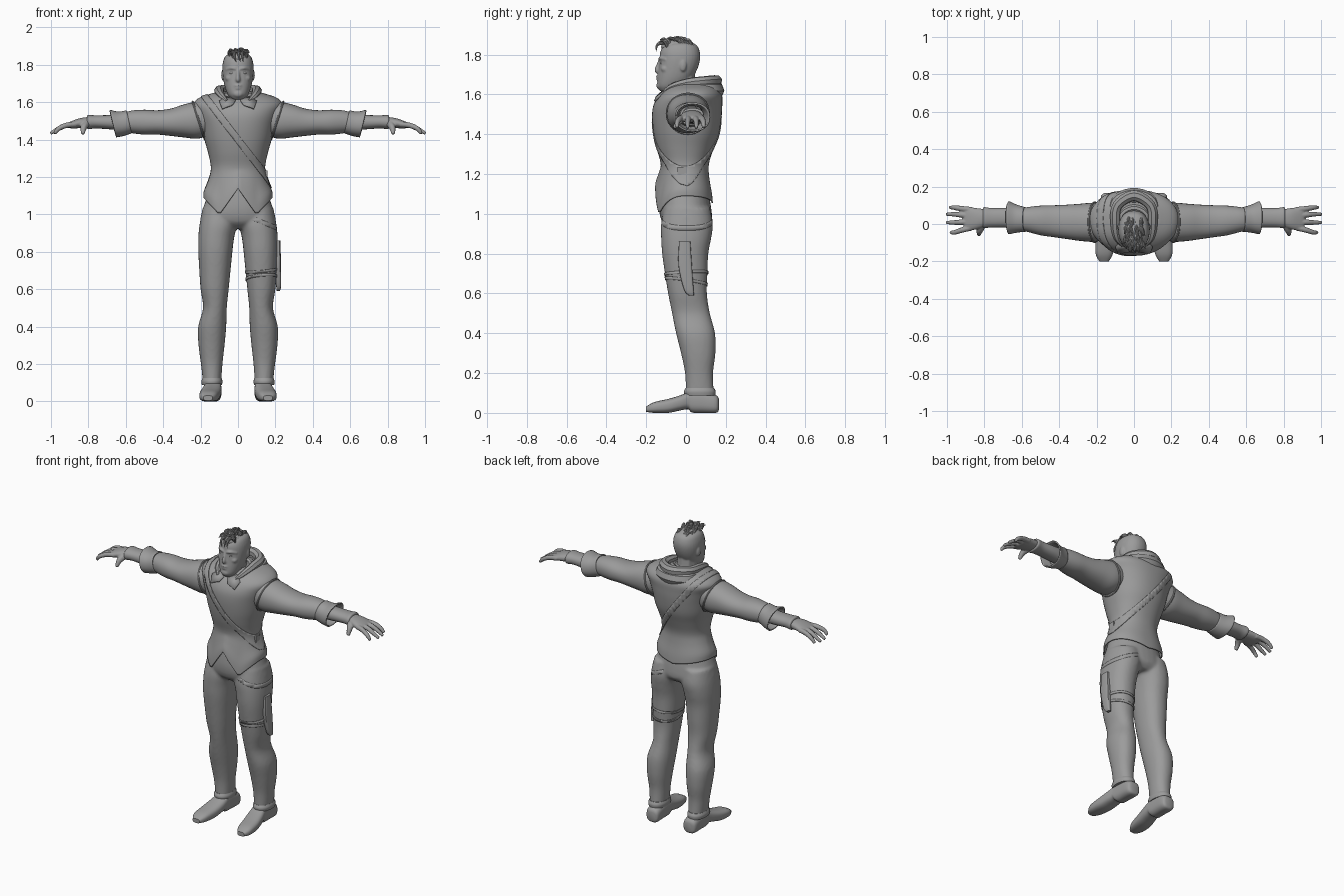
import bpy, bmesh, math, random
from mathutils import Vector, Matrix

if "Cube" in bpy.data.objects:
    bpy.data.objects.remove(bpy.data.objects["Cube"], do_unlink=True)
random.seed(4)

grey = bpy.data.materials.new("plain_grey")
grey.use_nodes = True
COLOUR = (0.33, 0.33, 0.33, 1)
grey.diffuse_color = COLOUR
for node in grey.node_tree.nodes:
    if node.type == 'BSDF_PRINCIPLED':
        node.inputs["Base Color"].default_value = COLOUR


def make(name, bm, angle=40):
    bmesh.ops.remove_doubles(bm, verts=bm.verts, dist=1e-5)
    bmesh.ops.recalc_face_normals(bm, faces=bm.faces)
    me = bpy.data.meshes.new(name)
    bm.to_mesh(me)
    bm.free()
    me.materials.clear()
    me.materials.append(grey)
    me.shade_smooth()
    me.set_sharp_from_angle(angle=math.radians(angle))
    ob = bpy.data.objects.new(name, me)
    bpy.context.collection.objects.link(ob)
    return ob


def spline(pts, sub):
    """Smooth curve through tuples of any length."""
    out = []
    for i in range(len(pts) - 1):
        quad = [pts[max(i - 1, 0)], pts[i], pts[i + 1], pts[min(i + 2, len(pts) - 1)]]
        for s in range(sub):
            t = s / sub
            out.append(tuple(b + t * (c - a + t * (2*a - 5*b + 4*c - d + t * (3*(b - c) + d - a))) / 2
                             for a, b, c, d in zip(*quad)))
    return out + [tuple(pts[-1])]


def loft(name, axis, stations, n=32, power=2.2, sub=4, caps=(True, True)):
    """Stations: position, then low and high limits of both cross axes."""
    full = [(s[0], -s[1], *s[1:]) if len(s) == 4 else s for s in stations]
    bm, rings = bmesh.new(), []
    for t, a0, a1, b0, b1 in spline(full, sub):
        ring = []
        for k in range(n):
            c, s = math.cos(math.tau * k / n), math.sin(math.tau * k / n)
            a = (a0 + a1) / 2 + (a1 - a0) / 2 * math.copysign(abs(c) ** (2 / power), c)
            b = (b0 + b1) / 2 + (b1 - b0) / 2 * math.copysign(abs(s) ** (2 / power), s)
            ring.append(bm.verts.new({'x': (t, a, b), 'y': (a, t, b), 'z': (a, b, t)}[axis]))
        rings.append(ring)
    for r, q in zip(rings, rings[1:]):
        for k in range(n):
            bm.faces.new((r[k], r[(k + 1) % n], q[(k + 1) % n], q[k]))
    for cap, ring in zip(caps, (rings[0], rings[-1])):
        if cap:
            bm.faces.new(ring)
    return make(name, bm)


def tube(name, pts, sub=5):
    """Round tube through points of x, y, z and radius."""
    cu = bpy.data.curves.new(name, 'CURVE')
    cu.dimensions, cu.bevel_depth, cu.bevel_resolution, cu.use_fill_caps = '3D', 1, 2, True
    path = spline(pts, sub)
    sp = cu.splines.new('POLY')
    sp.points.add(len(path) - 1)
    for p, (x, y, z, r) in zip(sp.points, path):
        p.co, p.radius = (x, y, z, 1), r
    tmp = bpy.data.objects.new(name + "_path", cu)
    bpy.context.collection.objects.link(tmp)
    bpy.context.view_layer.update()
    me = bpy.data.meshes.new_from_object(tmp.evaluated_get(bpy.context.evaluated_depsgraph_get()))
    bpy.data.objects.remove(tmp)
    bm = bmesh.new()
    bm.from_mesh(me)
    return make(name, bm)


def blob(name, loc, size, box=False):
    m = Matrix.LocRotScale(Vector(loc), None, Vector(size))
    bm = bmesh.new()
    if box:
        bmesh.ops.create_cube(bm, size=2, matrix=m)
    else:
        bmesh.ops.create_uvsphere(bm, u_segments=16, v_segments=10, radius=1, matrix=m)
    return make(name, bm)


def solid(ob, thickness, offset=1):
    mod = ob.modifiers.new("thickness", 'SOLIDIFY')
    mod.thickness, mod.offset = thickness, offset
    return ob


def mirrored(ob):
    bm = bmesh.new()
    bm.from_mesh(ob.data)
    new = bmesh.ops.duplicate(bm, geom=bm.verts[:] + bm.edges[:] + bm.faces[:])["geom"]
    bmesh.ops.scale(bm, vec=(-1, 1, 1), verts=[g for g in new if isinstance(g, bmesh.types.BMVert)])
    bmesh.ops.reverse_faces(bm, faces=[g for g in new if isinstance(g, bmesh.types.BMFace)])
    bm.to_mesh(ob.data)
    bm.free()
    return ob


def blend(name, parts, voxel, smooth=3):
    """Join overlapping parts into one continuous skin."""
    bm = bmesh.new()
    for p in parts:
        bm.from_mesh(p.data)
        bpy.data.objects.remove(p)
    ob = make(name, bm)
    re = ob.modifiers.new("skin", 'REMESH')
    re.mode, re.voxel_size, re.use_smooth_shade = 'VOXEL', voxel, True
    sm = ob.modifiers.new("soften", 'SMOOTH')
    sm.factor, sm.iterations = 0.5, smooth
    return ob


def band(name, source, point, normal, width):
    """Strap cut from a copy of the surface it lies on."""
    bm = bmesh.new()
    bm.from_mesh(source.data)
    no = Vector(normal).normalized()
    for side in (1, -1):
        bmesh.ops.bisect_plane(bm, geom=bm.verts[:] + bm.edges[:] + bm.faces[:], clear_outer=True,
                               plane_co=Vector(point) + no * side * width / 2, plane_no=no * side)
    return solid(make(name, bm), .004)


# Vest with a pointed front hem
vest = loft("vest", 'z', [
    (1.05, .185, -.155, .135), (1.1, .182, -.15, .13), (1.18, .158, -.135, .117), (1.25, .145, -.127, .115),
    (1.33, .16, -.148, .14), (1.4, .18, -.162, .165), (1.48, .198, -.17, .178), (1.54, .218, -.165, .182),
    (1.59, .238, -.14, .182), (1.625, .205, -.105, .165), (1.65, .13, -.07, .14)], n=64, caps=(False, True))
for v in vest.data.vertices:
    x, y, z = abs(v.co.x), v.co.y, v.co.z
    if z < 1.25:
        hem = 1.055 + .19 * x
        if y < 0:
            hem = 1.14 - 1.4 * x if x < .1 else 1.0 + 1.05 * (x - .1)
        v.co.z = 1.25 - (1.25 - z) * (1.25 - hem) / .2
band("chest_strap", vest, (0, 0, 1.4), (1.3, 0, 1), .035)
solid(vest, .006, -1)
blob("strap_pouch", (.145, -.02, 1.215), (.012, .022, .02), box=True)

# Trousers
pelvis = loft("pelvis", 'z', [(1.22, .135, -.11, .1), (1.1, .165, -.13, .115), (1.02, .19, -.135, .128),
                              (.96, .198, -.12, .13), (.925, .13, -.08, .1)])
leg = loft("leg", 'z', [
    (1.03, .002, .19, -.11, .12), (.95, .004, .205, -.125, .135), (.88, .02, .212, -.125, .127),
    (.8, .03, .212, -.12, .112), (.7, .04, .207, -.106, .108), (.6, .05, .2, -.09, .105),
    (.5, .06, .187, -.07, .12), (.4, .063, .213, -.05, .146), (.3, .072, .211, -.025, .148),
    (.2, .083, .198, -.005, .136), (.1, .09, .187, 0, .14)])
for i, z in enumerate((.66, .70)):
    band(f"thigh_strap_{i + 1}", leg, (.12, 0, z), (-.1, .15 - .2 * i, 1), .014)

# Belt that shows on the left hip only
belt = band("hip_belt", leg, (.04, 0, .995), (.4, 0, 1), .022)
blend("trousers", [pelvis, mirrored(leg)], .01)
mirrored(loft("trouser_cuffs", 'z', [(.125, .088, .19, -.002, .141), (.108, .083, .196, -.01, .149),
                                     (.088, .086, .193, -.006, .147)]))
loft("thigh_sheath", 'z', [(.86, .198, .226, -.035, .022), (.74, .2, .23, -.038, .03),
                           (.62, .204, .23, -.01, .038), (.59, .207, .224, .015, .04)], n=16, power=4)

# Shoes
mirrored(loft("shoes", 'y', [
    (.165, .105, .155, .015, .07), (.15, .09, .176, 0, .09), (.08, .088, .18, 0, .115), (.03, .088, .182, .002, .115),
    (.01, .088, .185, .018, .105), (-.03, .09, .195, .012, .088), (-.09, .098, .205, 0, .07),
    (-.16, .113, .205, 0, .054), (-.2, .135, .185, .005, .032)], power=2.7))

# Sleeves, armhole rims, flared cuffs and forearms
mirrored(loft("sleeves", 'x', [
    (.16, -.085, .105, 1.42, 1.6), (.22, -.095, .113, 1.405, 1.603), (.29, -.09, .108, 1.412, 1.588),
    (.36, -.08, .103, 1.42, 1.566), (.43, -.07, .1, 1.427, 1.557), (.5, -.06, .098, 1.427, 1.56),
    (.57, -.042, .09, 1.435, 1.555), (.62, -.03, .08, 1.445, 1.54)]))
rim = [(.21 + .032 * math.sin(a), .01 + .106 * math.cos(a), 1.503 + .1 * math.sin(a), .006)
       for a in (math.tau * k / 12 for k in range(13))]
mirrored(tube("armhole_rims", rim))
cuff = loft("sleeve_cuffs", 'x', [(.58, -.042, .09, 1.434, 1.557), (.625, -.046, .103, 1.42, 1.55),
                                  (.668, -.055, .122, 1.412, 1.56)], caps=(False, False))
for v in cuff.data.vertices:
    v.co.x += (v.co.z - 1.485) * .22
solid(mirrored(cuff), .008, -1)
mirrored(loft("forearms", 'x', [(.59, -.02, .078, 1.45, 1.54), (.68, -.018, .085, 1.455, 1.532),
                                (.76, -.018, .085, 1.46, 1.53), (.8, -.022, .09, 1.456, 1.532),
                                (.808, -.013, .082, 1.464, 1.524)]))

# Hands
hand = [loft("palm", 'x', [(.78, -.008, .076, 1.467, 1.522), (.84, -.028, .085, 1.462, 1.516),
                           (.89, -.036, .09, 1.46, 1.499), (.91, -.028, .083, 1.465, 1.488)])]
for y0, y1, tip in ((.076, .088, .985), (.045, .052, 1.003), (.012, .008, 1.003), (-.02, -.045, .98)):
    hand.append(tube("finger", [(.87, y0, 1.482, .016), (.92, (y0 + y1) / 2, 1.476, .015),
                                (.96, y1, 1.458, .013), (tip, y1, 1.433, .009)]))
hand.append(tube("thumb", [(.81, 0, 1.487, .022), (.825, -.035, 1.465, .018), (.83, -.058, 1.43, .01)]))
blend("hands", [mirrored(p) for p in hand], .0045, 2)

# Head with facial features
head = [loft("skull", 'z', [
    (1.615, .032, -.128, -.05), (1.64, .054, -.143, -.01), (1.68, .07, -.143, .03), (1.73, .08, -.138, .058),
    (1.78, .084, -.133, .071), (1.82, .079, -.127, .068), (1.85, .064, -.105, .05), (1.87, .025, -.06, .005)]),
    tube("neck", [(0, 0, 1.58, .062), (0, -.01, 1.65, .06), (0, -.015, 1.72, .06)]),
    tube("nose", [(0, -.13, 1.775, .008), (0, -.14, 1.745, .01), (0, -.147, 1.722, .012), (0, -.138, 1.713, .011)]),
    tube("lower_lip", [(-.025, -.13, 1.672, .006), (0, -.143, 1.675, .007), (.025, -.13, 1.672, .006)]),
    tube("upper_lip", [(-.027, -.131, 1.686, .006), (0, -.144, 1.69, .007), (.027, -.131, 1.686, .006)]),
    blob("chin", (0, -.133, 1.645), (.028, .016, .02)),
    mirrored(tube("brow", [(.01, -.133, 1.778, .007), (.035, -.128, 1.783, .008), (.062, -.1, 1.775, .007)])),
    mirrored(blob("cheek", (.042, -.105, 1.728), (.026, .022, .02))),
    mirrored(blob("ear", (.081, -.015, 1.745), (.009, .017, .03)))]
blend("head", head, .005, 4)
mirrored(blob("eyes", (.032, -.119, 1.757), (.014, .012, .008)))

# Short swept crest of hair
blob("hair_base", (0, -.04, 1.838), (.06, .085, .04))
for i in range(60):
    x, y = random.uniform(-.048, .048), random.uniform(-.115, .03)
    z = 1.87 - 5 * x * x - 3 * (y + .045) ** 2
    lean, rise = random.uniform(-.018, .018), random.uniform(.006, .02)
    tube(f"hair_lock_{i + 1}", [(x, y + .01, z - .01, .008), (x + lean / 2, y - .008, z + rise, .007),
                                (x + lean, y - .028, z + rise * .8, .002)], 3)
for i, x in enumerate((-.018, .004, .02)):
    tube(f"forelock_{i + 1}", [(x, -.105, 1.862, .01), (x * 1.2, -.143, 1.85, .007), (x + .008, -.15, 1.815, .001)])

# Hood folded around the neck, and collar points


def horseshoe(name, half):
    return tube(name, half + [(-x, y, z, r) for x, y, z, r in half[-2::-1]])


horseshoe("hood_roll", [(.06, -.115, 1.605, .01), (.09, -.07, 1.635, .02), (.1, .01, 1.655, .027),
                        (.088, .1, 1.665, .028), (0, .152, 1.668, .03)])
horseshoe("hood_drape", [(.09, -.05, 1.615, .016), (.105, .03, 1.625, .03), (.088, .115, 1.62, .042),
                         (0, .148, 1.62, .045)])
horseshoe("inner_collar", [(.03, -.095, 1.605, .014), (.07, -.04, 1.625, .018), (.065, .05, 1.64, .02),
                           (0, .085, 1.645, .02)])
bm = bmesh.new()
bm.faces.new([bm.verts.new(c) for c in ((.012, -.125, 1.61), (.03, -.15, 1.585), (.085, -.158, 1.565),
                                        (.1, -.12, 1.605), (.06, -.09, 1.63))])
solid(mirrored(make("collar_points", bm)), .008, 0)
